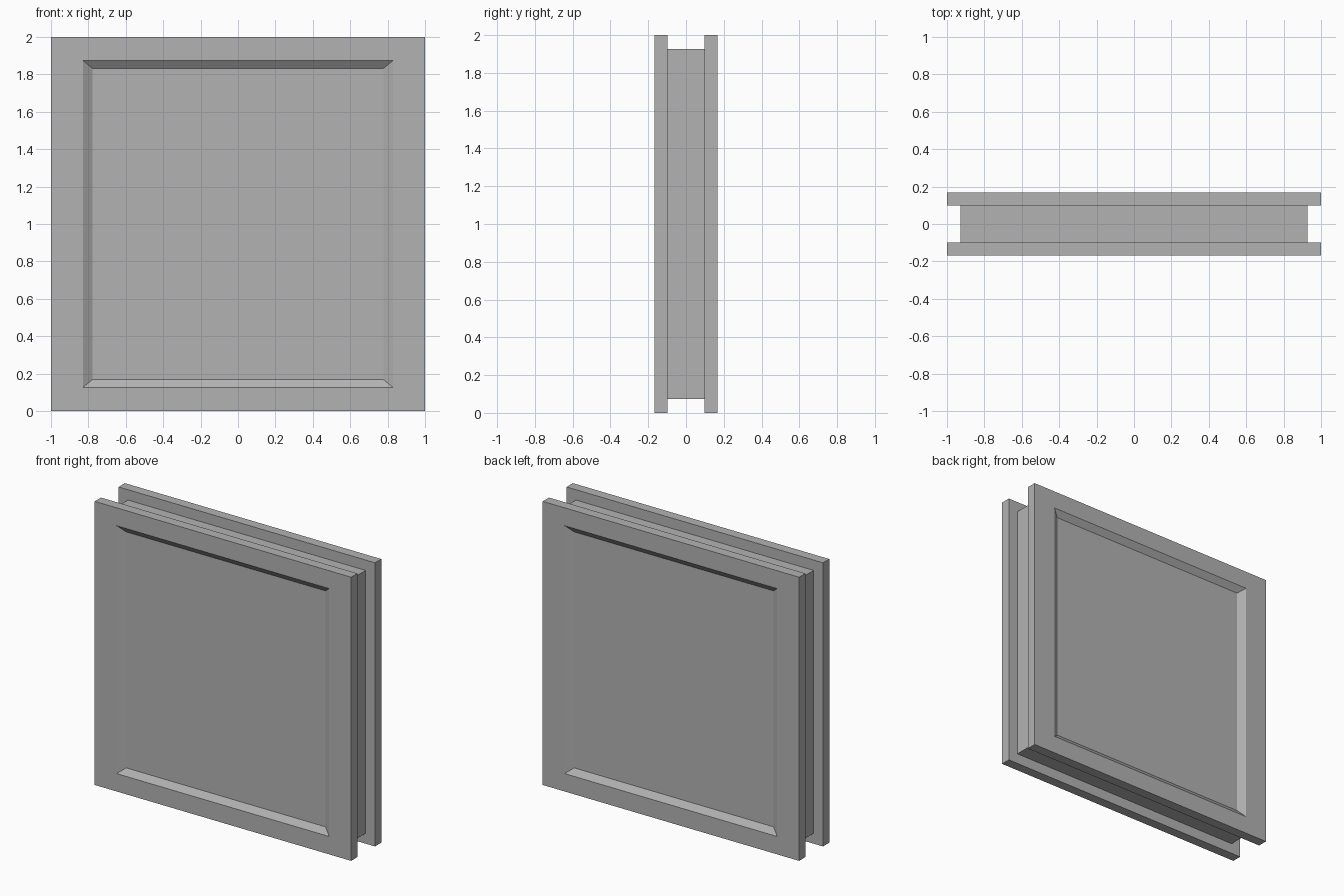
import bpy, bmesh, math
from mathutils import Matrix

if "Cube" in bpy.data.objects:
    bpy.data.objects.remove(bpy.data.objects["Cube"])

MID = 1.0        # centre height
HALF_T = 0.168   # half of the total thickness
GROOVE = 0.098   # half of the groove width

# dark grey surface
grey = bpy.data.materials.new("dark_grey")
grey.diffuse_color = (0.45, 0.45, 0.45, 1)
grey.use_nodes = True
grey.node_tree.nodes["Principled BSDF"].inputs["Base Color"].default_value = grey.diffuse_color


def finish(name, bm):
    bmesh.ops.recalc_face_normals(bm, faces=bm.faces)
    mesh = bpy.data.meshes.new(name)
    bm.to_mesh(mesh)
    bm.free()
    mesh.materials.append(grey)
    obj = bpy.data.objects.new(name, mesh)
    bpy.context.collection.objects.link(obj)
    return obj


def ring(bm, hx, hz, y):
    return [bm.verts.new((sx * hx, y, MID + sz * hz))
            for sx, sz in ((-1, -1), (1, -1), (1, 1), (-1, 1))]


def panel(name, angle):
    # rectangular rings from the groove side out to the sunken field
    bm = bmesh.new()
    profile = [(1.0, 1.0, -GROOVE), (1.0, 1.0, -HALF_T),
               (0.829, 0.874, -HALF_T), (0.778, 0.832, -HALF_T + 0.032)]
    rings = [ring(bm, *p) for p in profile]
    for a, b in zip(rings, rings[1:]):
        for i in range(4):
            j = (i + 1) % 4
            bm.faces.new((a[i], a[j], b[j], b[i]))
    bm.faces.new(rings[0][::-1])
    bm.faces.new(rings[-1])
    bmesh.ops.rotate(bm, verts=bm.verts, cent=(0, 0, MID),
                     matrix=Matrix.Rotation(angle, 3, 'Z'))
    return finish(name, bm)


# front and back panels with bevelled recesses
panel("front_panel", 0)
panel("back_panel", math.pi)

# inset core between the panels, leaving a groove all round
bm = bmesh.new()
bmesh.ops.create_cube(bm, size=2)
bmesh.ops.scale(bm, verts=bm.verts, vec=(0.927, GROOVE, 0.927))
bmesh.ops.translate(bm, verts=bm.verts, vec=(0, 0, MID))
finish("core", bm)
